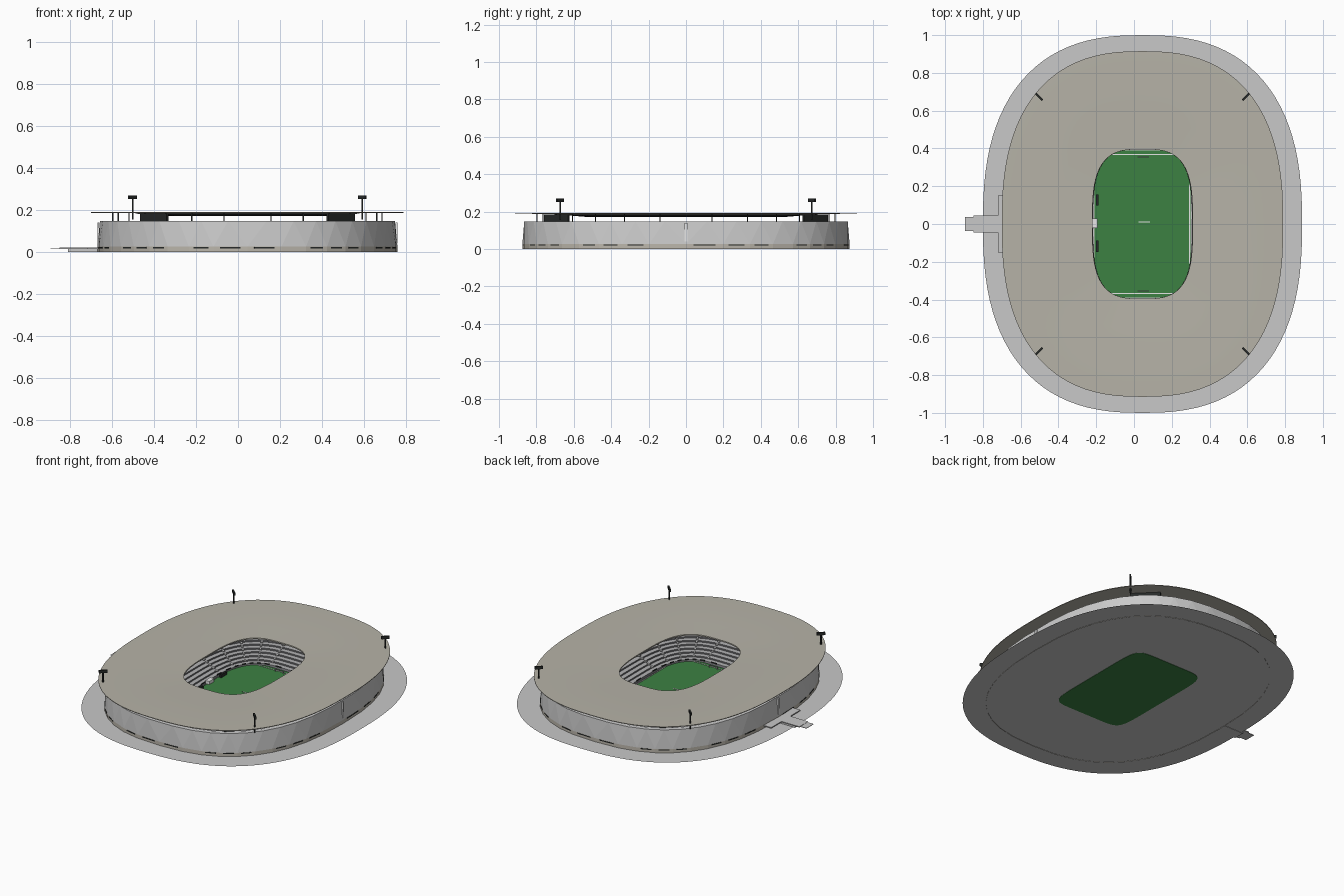
import bpy, bmesh, math
from math import cos, sin, pi, copysign
from mathutils import Matrix, Vector

old = bpy.data.objects.get("Cube")
if old:
    bpy.data.objects.remove(old, do_unlink=True)

CX = 0.045  # the bowl sits slightly off centre because of the entrance ramp


def material(name, rgb):
    m = bpy.data.materials.new(name)
    m.use_nodes = True
    m.diffuse_color = (*rgb, 1)
    m.node_tree.nodes["Principled BSDF"].inputs["Base Color"].default_value = (*rgb, 1)
    return m


PAVING = material("paving grey", (0.58, 0.58, 0.58))
ROOF = material("roof beige", (0.47, 0.45, 0.39))
FACADE = material("facade grey", (0.6, 0.6, 0.6))
PLINTH = material("plinth beige", (0.5, 0.47, 0.41))
GRASS = material("grass green", (0.045, 0.22, 0.055))
STEEL = material("dark steel", (0.02, 0.023, 0.022))
TREAD = material("stand grey", (0.45, 0.45, 0.46))
RISER = material("stand dark grey", (0.16, 0.16, 0.17))
WHITE = material("white", (0.8, 0.8, 0.8))


def oval(a, b, z, n=2.5, segs=96, phase=0.0):
    """Points of a rounded-rectangle loop (superellipse)."""
    pts = []
    for i in range(segs):
        t = 2 * pi * (i + phase) / segs
        c, s = cos(t), sin(t)
        pts.append(Vector((CX + a * copysign(abs(c) ** (2 / n), c),
                           b * copysign(abs(s) ** (2 / n), s), z)))
    return pts


def finish(name, bm, mats):
    bmesh.ops.recalc_face_normals(bm, faces=bm.faces)
    me = bpy.data.meshes.new(name)
    bm.to_mesh(me)
    bm.free()
    for m in mats:
        me.materials.append(m)
    ob = bpy.data.objects.new(name, me)
    bpy.context.collection.objects.link(ob)
    return ob


def loft(name, loops, mats, closed=False, cap=False, tri=False, pick=None):
    """Skin a list of loops; pick(k) gives the material index of band k."""
    bm = bmesh.new()
    rows = [[bm.verts.new(p) for p in loop] for loop in loops]
    n = len(rows[0])
    for k in range(len(rows) if closed else len(rows) - 1):
        lo, hi = rows[k], rows[(k + 1) % len(rows)]
        for i in range(n):
            j = (i + 1) % n
            f = bm.faces.new((lo[i], lo[j], hi[j], hi[i]))
            f.material_index = pick(k) if pick else 0
    if cap:
        bm.faces.new(rows[0])
        if len(rows) > 1:
            bm.faces.new(rows[-1])
    if tri:
        bmesh.ops.triangulate(bm, faces=bm.faces)
    return finish(name, bm, mats)


def boxes(name, items, mat):
    """One object made of boxes given as (centre, size, z rotation)."""
    bm = bmesh.new()
    for centre, size, rot in items:
        mtx = (Matrix.Translation(centre) @ Matrix.Rotation(rot, 4, "Z")
               @ Matrix.Diagonal((*size, 1)))
        bmesh.ops.create_cube(bm, size=1, matrix=mtx)
    return finish(name, bm, [mat])


# Ground and pitch
loft("ground_paving", [oval(0.845, 1, 0.002)], [PAVING], cap=True)
loft("pitch", [oval(0.255, 0.39, 0, 8), oval(0.255, 0.39, 0.008, 8)], [GRASS], cap=True)

# Outer wall: plinth band and faceted facade
SEGS = 40
base = oval(0.715, 0.875, 0.0, segs=SEGS)
fold = oval(0.715, 0.875, 0.026, segs=SEGS)
loft("plinth", [base, fold], [PLINTH])
loft("facade", [fold, oval(0.705, 0.867, 0.148, segs=SEGS, phase=0.5),
                oval(0.675, 0.84, 0.148, segs=SEGS, phase=0.5)], [FACADE], tri=True)

# Dark window slots set on the plinth faces
slots = []
for i in range(SEGS):
    if i % 4 == 3:
        continue
    p, q = base[i], base[(i + 1) % SEGS]
    d = q - p
    mid = (p + q) / 2
    slots.append(((mid.x, mid.y, 0.021), (d.length * 0.6, 0.004, 0.006),
                  math.atan2(d.y, d.x)))
boxes("window_slots", slots, STEEL)

# Tall joints in the facade at both sides
boxes("facade_joints", [((CX + s * 0.711, 0, 0.09), (0.009, 0.014, 0.1), 0)
                        for s in (-1, 1)], WHITE)

# Stepped stands
ROWS = 14
steps = [oval(0.262, 0.395, 0.004, 3.2)]
for r in range(ROWS):
    z = 0.018 + r * 0.0096
    for f in (r / ROWS, (r + 1) / ROWS):
        steps.append(oval(0.265 + 0.415 * f, 0.40 + 0.445 * f, z, 3.2 - 0.7 * f))
loft("stands", steps, [TREAD, RISER], pick=lambda k: 1 - k % 2)

# Stairways running up the stands
aisles = []
for i in range(20):
    t = (i + 0.5) / 20
    lo = oval(0.29, 0.425, 0.03, 3.1, 20, 0.5)[i]
    hi = oval(0.62, 0.78, 0.14, 2.6, 20, 0.5)[i]
    for k in range(ROWS - 1):
        p = lo.lerp(hi, k / (ROWS - 2))
        ang = math.atan2(hi.y - lo.y, hi.x - lo.x)
        aisles.append((p, (0.018, 0.012, 0.008), ang))
boxes("stairways", aisles, WHITE)

# Roof: thin shell dipping to the central opening
roof = loft("roof", [oval(0.265, 0.395, 0.176, 3.2), oval(0.42, 0.56, 0.181, 2.8),
                     oval(0.58, 0.72, 0.187, 2.6), oval(0.745, 0.915, 0.187),
                     oval(0.745, 0.915, 0.191), oval(0.58, 0.72, 0.192, 2.6),
                     oval(0.42, 0.56, 0.188, 2.8), oval(0.265, 0.395, 0.184, 3.2)],
            [ROOF], closed=True)
bpy.context.view_layer.objects.active = roof
roof.select_set(True)
bpy.ops.object.shade_smooth_by_angle(angle=math.radians(30))
roof.select_set(False)

# Dark truss ring under the roof
loft("roof_truss", [oval(0.55, 0.69, 0.185, 2.6), oval(0.375, 0.52, 0.171, 2.8),
                    oval(0.355, 0.50, 0.177, 2.8)], [STEEL])

# Columns between the wall and the roof
boxes("roof_columns", [((p.x, p.y, 0.165), (0.006, 0.006, 0.05), 0)
                       for p in oval(0.645, 0.80, 0, 2.5, 28, 0.5)], STEEL)

# Corner screens and floodlights
corners = [(sx, sy) for sx in (-1, 1) for sy in (-1, 1)]
boxes("corner_screens", [((CX + sx * 0.445, sy * 0.69, 0.166), (0.18, 0.012, 0.036),
                          -sx * sy * pi / 4) for sx, sy in corners], STEEL)
boxes("floodlight_poles", [((CX + sx * 0.547, sy * 0.673, 0.21), (0.007, 0.007, 0.11), 0)
                           for sx, sy in corners], STEEL)
boxes("floodlight_panels", [((CX + sx * 0.547, sy * 0.673, 0.261), (0.05, 0.01, 0.018),
                             sx * sy * pi / 4) for sx, sy in corners], STEEL)

# Pitch furniture: lines, goals, boards, dugouts
boxes("end_lines", [((CX, s * 0.368, 0.009), (0.36, 0.004, 0.003), 0) for s in (-1, 1)]
      + [((0.295, 0, 0.009), (0.005, 0.42, 0.003), 0)], WHITE)
boxes("centre_mark", [((0.055, 0.01, 0.009), (0.06, 0.005, 0.003), 0)], WHITE)
goals = []
for s in (-1, 1):
    goals.append(((0.05, s * 0.355, 0.022), (0.06, 0.004, 0.003), 0))
    goals += [((0.05 + e * 0.029, s * 0.355, 0.015), (0.003, 0.004, 0.015), 0)
              for e in (-1, 1)]
boxes("goals", goals, TREAD)
boxes("dugouts", [((-0.195, y, 0.017), (0.012, 0.06, 0.02), 0) for y in (-0.118, 0.127)],
      STEEL)
boxes("player_tunnel", [((-0.207, 0.005, 0.017), (0.028, 0.05, 0.022), 0)], WHITE)
edge = oval(0.264, 0.397, 0, 3.2, 64)
boards = []
for i in range(0, 64, 2):
    d = edge[i + 1] - edge[i]
    p = (edge[i] + edge[i + 1]) / 2
    boards.append(((p.x, p.y, 0.02), (min(d.length, 0.04), 0.004, 0.008),
                   math.atan2(d.y, d.x)))
boxes("pitch_boards", boards, STEEL)

# Entrance ramp on the right-hand side
boxes("entrance_ramp", [((-0.785, 0, 0.019), (0.13, 0.09, 0.006), 0),
                        ((-0.69, 0, 0.019), (0.06, 0.3, 0.006), 0),
                        ((-0.74, 0, 0.008), (0.14, 0.07, 0.016), 0)], PAVING)
boxes("ramp_foot", [((-0.872, 0, 0.019), (0.045, 0.074, 0.003), 0)], PAVING)
